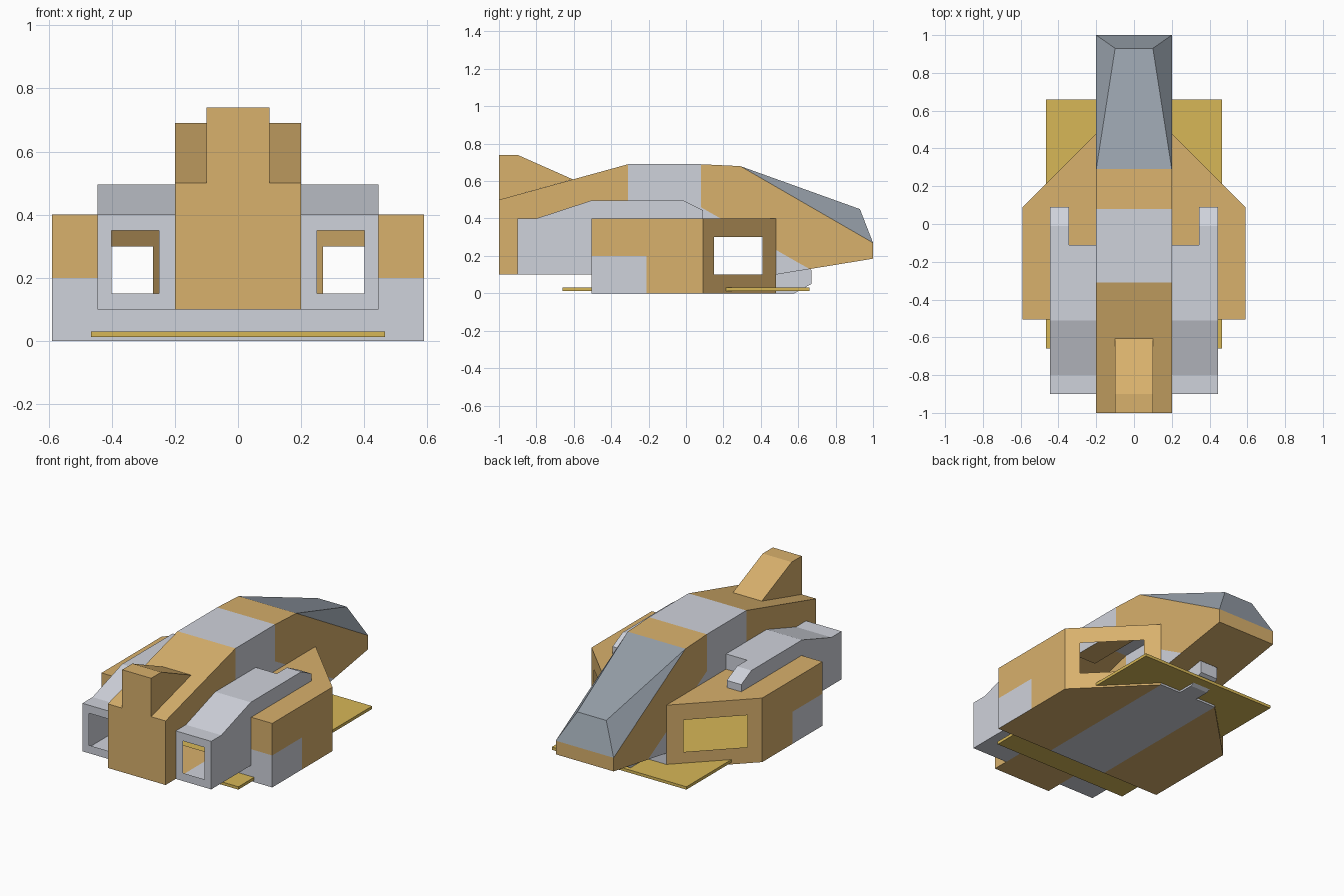
import bpy, bmesh
from mathutils import Vector

if "Cube" in bpy.data.objects:
    bpy.data.objects.remove(bpy.data.objects["Cube"])


def material(name, r, g, b):
    m = bpy.data.materials.new(name)
    m.diffuse_color = tuple((c / 255) ** 2.2 for c in (r, g, b)) + (1,)
    m.use_nodes = True
    m.node_tree.nodes["Principled BSDF"].inputs["Base Color"].default_value = m.diffuse_color
    return m


TAN, GREY, GLASS, GOLD = 0, 1, 2, 3
MATS = [material("tan", 215, 175, 108), material("light grey", 206, 209, 218),
        material("canopy grey", 148, 157, 167), material("gold", 214, 182, 88)]


def prism(points, axis, lo, hi):
    """Extrude a closed outline along x (points are y, z) or z (points are x, y)."""
    bm = bmesh.new()
    put = (lambda p, t: (t, p[0], p[1])) if axis == "x" else (lambda p, t: (p[0], p[1], t))
    a = [bm.verts.new(put(p, lo)) for p in points]
    b = [bm.verts.new(put(p, hi)) for p in points]
    bm.faces.new(a)
    bm.faces.new(b[::-1])
    for i in range(len(points)):
        j = (i + 1) % len(points)
        bm.faces.new((a[i], b[i], b[j], a[j]))
    bmesh.ops.recalc_face_normals(bm, faces=bm.faces)
    return bm


def cut(bm, co, no, rule=lambda f: True):
    """Split the faces that match the rule along a plane."""
    faces = [f for f in bm.faces if rule(f)]
    geom = set(faces)
    for f in faces:
        geom.update(f.edges)
        geom.update(f.verts)
    bmesh.ops.bisect_plane(bm, geom=list(geom), dist=1e-5, plane_co=co, plane_no=no)


def finish(bm, name, colour):
    """Make an object; colour is a slot number or a rule(centre, normal)."""
    bm.normal_update()
    for f in bm.faces:
        f.material_index = colour(f.calc_center_median(), f.normal) if callable(colour) else colour
    mesh = bpy.data.meshes.new(name)
    bm.to_mesh(mesh)
    bm.free()
    for m in MATS:
        mesh.materials.append(m)
    ob = bpy.data.objects.new(name, mesh)
    bpy.context.collection.objects.link(ob)
    return ob


# Central fuselage with a grey band and grey lower flank
body = prism([(-1, .1), (-1, .5), (-.31, .69), (.08, .69), (.29, .68), (1, .27),
              (1, .185), (.48, .1)], "x", -.2, .2)
side = lambda f: abs(f.normal.x) > .9
cut(body, (0, -.31, 0), (0, 1, 0), side)
cut(body, (0, .08, 0), (0, 1, 0), side)
cut(body, (0, .08, .46), (0, .33, .58),
    lambda f: side(f) and f.calc_center_median().y > .08)


def body_colour(c, n):
    if n.z < -.5 or c.y < -.31 or abs(n.y) > .9:
        return TAN
    below = abs(n.x) > .9 and c.z < .46 - .57 * (c.y - .08)
    return GREY if c.y < .08 or below else TAN


hull = finish(body, "fuselage", body_colour)

# Wide lower hull: both side pods and the grey keel between them
pods = prism([(-.59, -.505), (.59, -.505), (.59, .09), (.2, .48), (-.2, .48), (-.59, .09)],
             "z", 0, .4)
flank = lambda f: abs(f.normal.x) > .9 or f.normal.y < -.9
cut(pods, (0, 0, .2), (0, 0, 1), flank)
cut(pods, (0, -.21, 0), (0, 1, 0), lambda f: abs(f.normal.x) > .9)
for s in (-1, 1):
    cut(pods, (s * .2, 0, 0), (1, 0, 0), lambda f: f.normal.z < -.9)
    slant = lambda f: f.normal.y > .5 and f.normal.x * s > .5
    for z in (.1, .3):
        cut(pods, (0, 0, z), (0, 0, 1), slant)
    for y in (.15, .41):
        cut(pods, (0, y, 0), (0, 1, 0),
            lambda f: slant(f) and .1 < f.calc_center_median().z < .3)


def pod_colour(c, n):
    if n.z < -.9:
        return GREY if abs(c.x) < .2 else TAN
    if n.y > .9:
        return GREY
    return GREY if c.z < .2 and c.y < -.21 and n.z < .5 else TAN


parts = [finish(pods, "side_pods", pod_colour)]

# Keel tip under the nose
parts.append(finish(prism([(.4, 0), (.58, 0), (.67, .05), (.67, .125), (.62, .16), (.4, .16)],
                          "x", -.06, .06), "keel_tip", GREY))

# Grey engine ducts with square mouths and narrow forward prongs
for s in (-1, 1):
    duct = prism([(-.9, .1), (-.9, .4), (-.8, .4), (-.51, .495), (-.11, .495), (-.11, .1)],
                 "x", *sorted((s * .1, s * .445)))
    mouth = lambda f: f.normal.y < -.9
    for x in (.25, .4):
        cut(duct, (s * x, 0, 0), (1, 0, 0), mouth)
    for z in (.15, .35):
        cut(duct, (0, 0, z), (0, 0, 1),
            lambda f: mouth(f) and .25 < abs(f.calc_center_median().x) < .4)
    parts.append(finish(duct, "engine_duct", GREY))
    prong = prism([(-.2, .3), (-.2, .495), (-.01, .495), (.09, .445), (.09, .3)],
                  "x", *sorted((s * .345, s * .445)))
    parts.append(finish(prong, "duct_prong", GREY))

# Join everything into one hollow skin
for part in parts:
    mod = hull.modifiers.new("join", "BOOLEAN")
    mod.operation = "UNION"
    mod.solver = "EXACT"
    mod.object = part
bpy.context.view_layer.update()
skin = bpy.data.meshes.new_from_object(
    hull.evaluated_get(bpy.context.evaluated_depsgraph_get()))
hull.modifiers.clear()
hull.data = skin
hull.name = "hull_skin"
for part in parts:
    bpy.data.objects.remove(part)

# Open the windows and duct mouths
bm = bmesh.new()
bm.from_mesh(skin)
bm.normal_update()
holes = []
for f in bm.faces:
    lo = Vector([min(v.co[i] for v in f.verts) for i in range(3)])
    hi = Vector([max(v.co[i] for v in f.verts) for i in range(3)])
    window = (f.normal.y > .5 and abs(f.normal.x) > .5 and lo.y > .14 and hi.y < .42
              and lo.z > .09 and hi.z < .31)
    mouth = (f.normal.y < -.9 and hi.y < -.89 and lo.z > .14 and hi.z < .36
             and min(abs(lo.x), abs(hi.x)) > .24 and max(abs(lo.x), abs(hi.x)) < .41)
    if window or mouth:
        holes.append(f)
bmesh.ops.delete(bm, geom=holes, context="FACES")
bm.to_mesh(skin)
bm.free()

# Faceted canopy
bm = bmesh.new()
v = [bm.verts.new(p) for p in [(-.2, .29, .68), (.2, .29, .68), (.1, .93, .45),
                               (-.1, .93, .45), (-.2, 1, .27), (.2, 1, .27)]]
for ids in ((0, 1, 2, 3), (3, 2, 5, 4), (0, 3, 4), (1, 5, 2)):
    bm.faces.new([v[i] for i in ids])
bmesh.ops.recalc_face_normals(bm, faces=bm.faces)
finish(bm, "canopy", GLASS)

# Tail fin
finish(prism([(-1, .5), (-1, .74), (-.9, .74), (-.605, .609)], "x", -.1, .1), "tail_fin", TAN)

# Gold base plate
finish(prism([(-.465, -.66), (.465, -.66), (.465, .66), (-.465, .66)], "z", .012, .03),
       "base_plate", GOLD)
